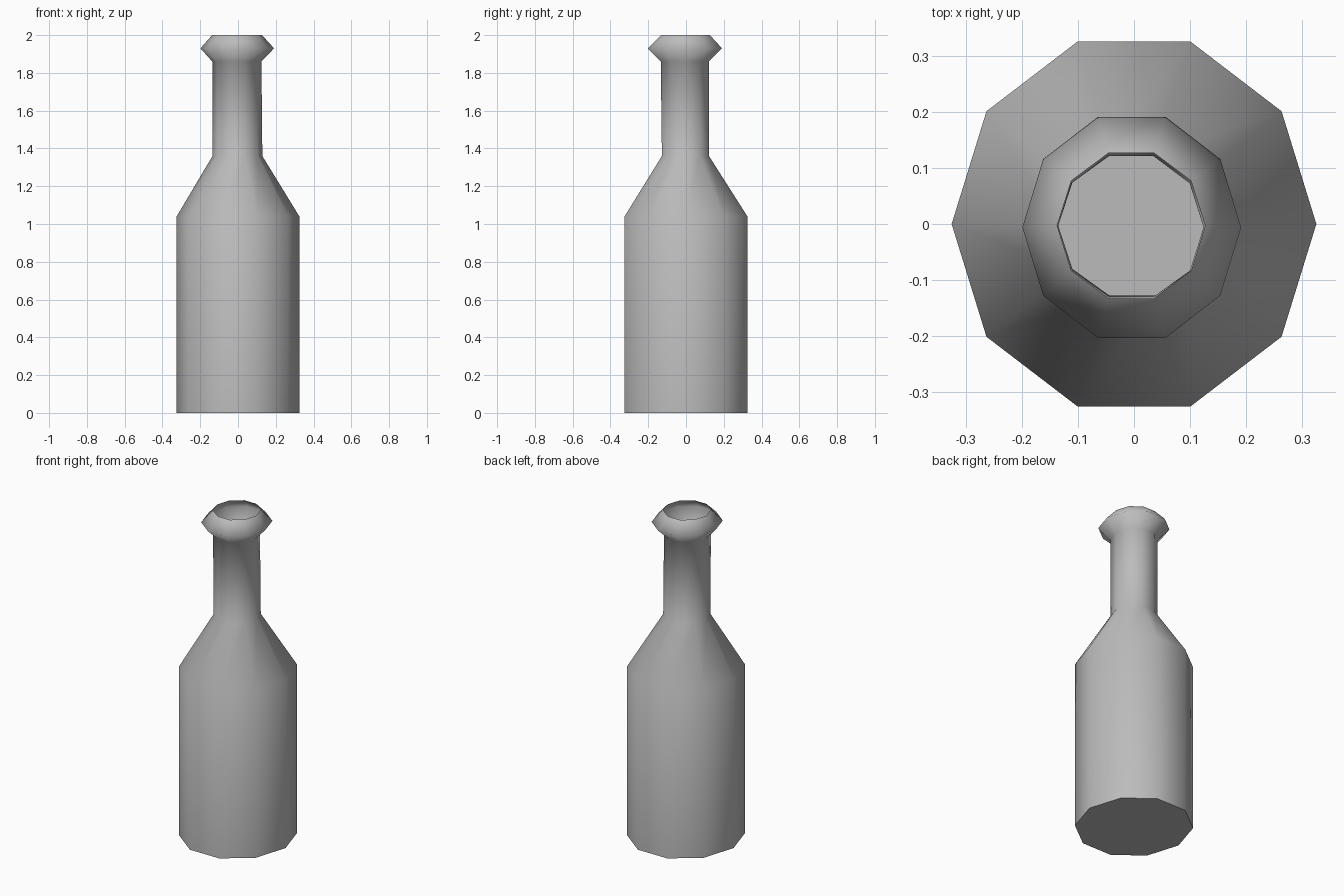
import bpy, bmesh, math

if "Cube" in bpy.data.objects:
    bpy.data.objects.remove(bpy.data.objects["Cube"])

SIDES = 10
# rings: height, x radius, y radius, x offset, y offset
RINGS = [
    (0.00, 0.325, 0.342, 0.0, 0.0),       # base
    (1.04, 0.325, 0.342, 0.0, 0.0),       # shoulder start
    (1.36, 0.132, 0.131, -0.003, -0.003), # neck bottom
    (1.86, 0.130, 0.134, -0.006, -0.006), # neck top
    (1.93, 0.195, 0.207, -0.004, -0.006), # lip bulge
    (2.00, 0.132, 0.136, -0.005, -0.003), # open mouth
]

glass = bpy.data.materials.new("plain grey")
glass.diffuse_color = (0.5, 0.5, 0.5, 1)
glass.use_nodes = True
glass.node_tree.nodes["Principled BSDF"].inputs["Base Color"].default_value = glass.diffuse_color

bm = bmesh.new()
loops = []
for z, rx, ry, ox, oy in RINGS:
    loops.append([bm.verts.new((ox + rx * math.cos(2 * math.pi * i / SIDES),
                                oy + ry * math.sin(2 * math.pi * i / SIDES), z))
                  for i in range(SIDES)])

# smooth walls, single skin open at the mouth
for a, b in zip(loops, loops[1:]):
    for i in range(SIDES):
        j = (i + 1) % SIDES
        bm.faces.new((a[i], a[j], b[j], b[i])).smooth = True

# flat base with a crisp rim
base = bm.faces.new(loops[0][::-1])
for e in base.edges:
    e.smooth = False

mesh = bpy.data.meshes.new("bottle")
bm.to_mesh(mesh)
bm.free()
mesh.materials.append(glass)
bottle = bpy.data.objects.new("bottle", mesh)
bpy.context.collection.objects.link(bottle)
